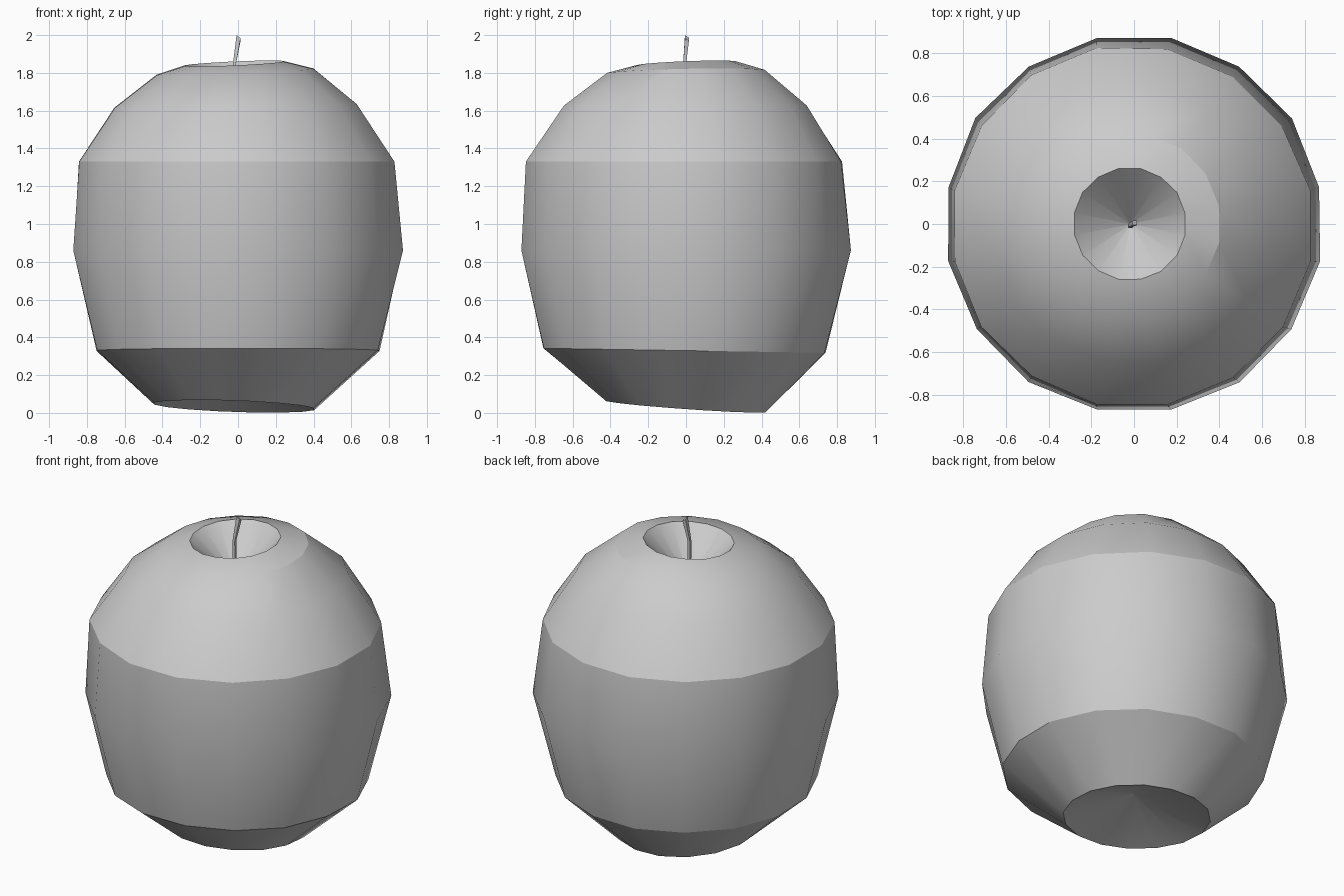
import bpy, bmesh, math, random

random.seed(4)
if "Cube" in bpy.data.objects:
    bpy.data.objects.remove(bpy.data.objects["Cube"])

grey = bpy.data.materials.new("plain grey")
grey.use_nodes = True
grey.diffuse_color = (0.6, 0.6, 0.6, 1)
grey.node_tree.nodes["Principled BSDF"].inputs["Base Color"].default_value = (0.6, 0.6, 0.6, 1)


def loft(name, rings, sides, jitter, smooth_angle):
    """Skin rings of (x, y, z, radius, slope along x, slope along y)."""
    bm = bmesh.new()
    loops = []
    for cx, cy, z, r, sx, sy in rings:
        loop = []
        for i in range(sides):
            a = math.tau * (i + 0.5) / sides
            rr = r * (1 + random.uniform(-jitter, jitter))
            dx, dy = rr * math.cos(a), rr * math.sin(a)
            loop.append(bm.verts.new((cx + dx, cy + dy, z + sx * dx + sy * dy)))
        loops.append(loop)
    for low, high in zip(loops, loops[1:]):
        for i in range(sides):
            j = (i + 1) % sides
            bm.faces.new((low[i], low[j], high[j], high[i]))
    bm.faces.new(loops[0][::-1])
    bm.faces.new(loops[-1])
    mesh = bpy.data.meshes.new(name)
    bm.to_mesh(mesh)
    bm.free()
    mesh.materials.append(grey)
    obj = bpy.data.objects.new(name, mesh)
    bpy.context.collection.objects.link(obj)
    bpy.ops.object.select_all(action='DESELECT')
    obj.select_set(True)
    bpy.context.view_layer.objects.active = obj
    bpy.ops.object.shade_smooth_by_angle(angle=math.radians(smooth_angle))
    return obj


# Fruit body, from the dimple underneath up and over into the stem hollow
loft("apple_body", [
    (0, 0, 0.18, 0.004, 0, 0),
    (-0.02, 0, 0.035, 0.43, -0.035, -0.07),
    (0, -0.01, 0.33, 0.76, 0, -0.016),
    (0, 0, 0.86, 0.89, 0, 0),
    (-0.01, -0.01, 1.33, 0.85, 0, 0),
    (-0.01, -0.005, 1.625, 0.655, 0.015, 0),
    (-0.015, 0, 1.805, 0.425, 0.04, 0.02),
    (-0.02, 0, 1.85, 0.265, 0.045, 0.04),
    (-0.015, 0, 1.6, 0.006, 0, 0),
], 16, 0.006, 24)

# Thin bent stem with a slanted tip
loft("stem", [
    (-0.015, -0.012, 1.6, 0.01, 0, 0),
    (-0.02, -0.008, 1.84, 0.011, 0, 0),
    (0.003, 0.005, 1.985, 0.015, -0.8, -0.6),
], 4, 0, 30)
